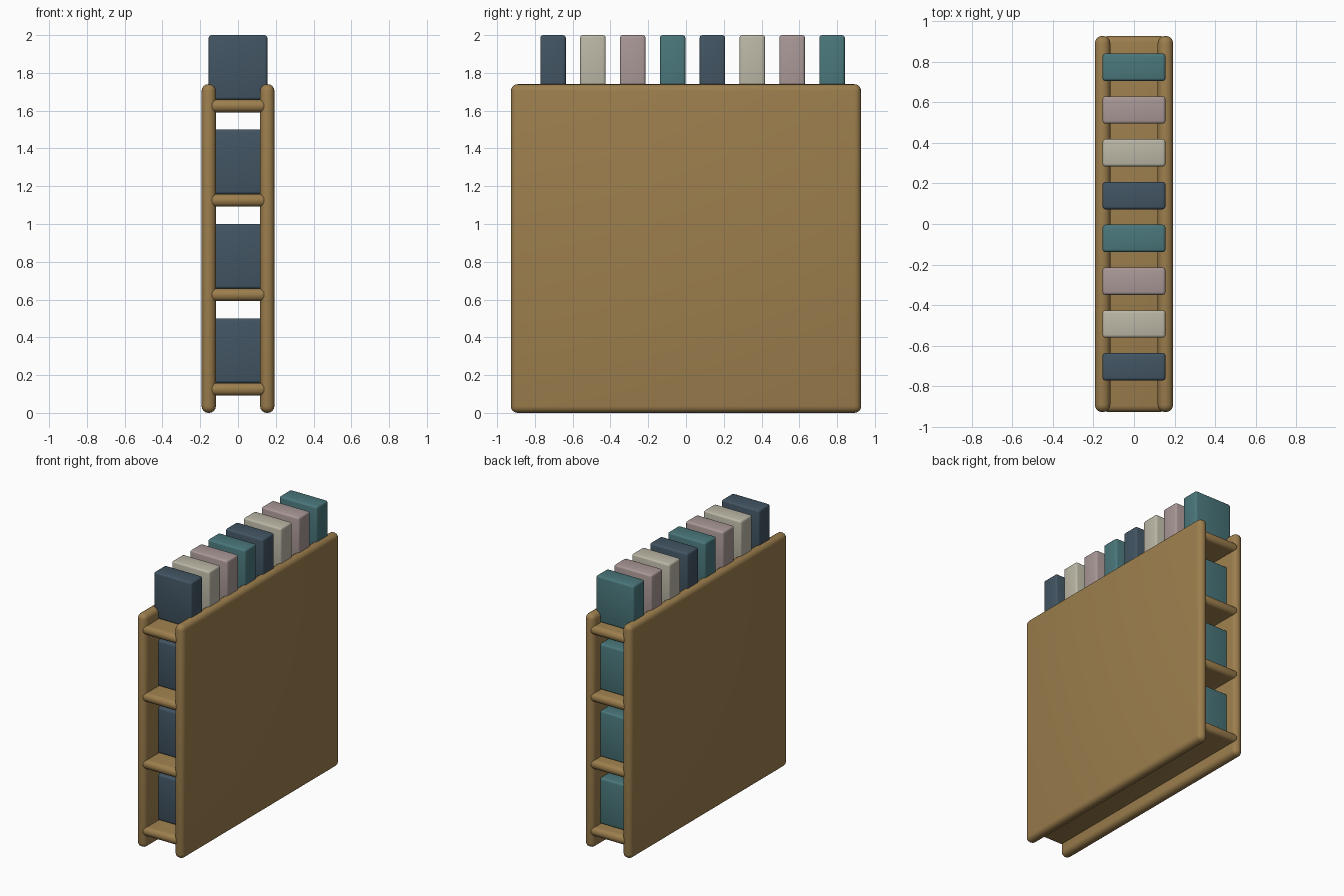
import bpy

cube = bpy.data.objects.get("Cube")
if cube:
    bpy.data.objects.remove(cube)


def make_material(name, srgb):
    """Flat material from an sRGB triple, stored as linear values."""
    colour = [((c / 255 + 0.055) / 1.055) ** 2.4 for c in srgb] + [1]
    mat = bpy.data.materials.new(name)
    mat.use_nodes = True
    mat.diffuse_color = colour
    mat.node_tree.nodes["Principled BSDF"].inputs["Base Color"].default_value = colour
    return mat


def rounded_box(name, centre, size, radius, segments, mat):
    """Box with rounded edges and smooth shading."""
    bpy.ops.mesh.primitive_cube_add(size=1, location=centre)
    obj = bpy.context.object
    obj.name = name
    obj.scale = size
    bpy.ops.object.transform_apply(location=False, rotation=False, scale=True)
    obj.data.materials.append(mat)
    bevel = obj.modifiers.new("rounding", "BEVEL")
    bevel.width = radius
    bevel.segments = segments
    bevel.limit_method = "NONE"
    bpy.ops.object.modifier_apply(modifier=bevel.name)
    bpy.ops.object.shade_smooth_by_angle()
    return obj


wood = make_material("wood", (156, 126, 77))
covers = [
    make_material("navy", (66, 85, 99)),
    make_material("cream", (187, 183, 166)),
    make_material("mauve", (169, 152, 150)),
    make_material("teal", (74, 119, 123)),
]

DEPTH = 1.855
SHELF_THICK = 0.067

# Side panels
for side, x in (("left", 0.155), ("right", -0.155)):
    rounded_box(side + "_panel", (x, 0, 0.87), (0.076, DEPTH, 1.74), 0.036, 4, wood)

# Shelves, each with a row of eight books
BOOK_HEIGHT = 0.342
for row in range(4):
    z = 0.125 + 0.5 * row
    rounded_box(f"shelf_{row + 1}", (0, 0, z), (0.31, DEPTH, SHELF_THICK), 0.031, 4, wood)
    for i in range(8):
        y = -0.704 + 0.211 * i
        rounded_box(f"book_{row + 1}_{i + 1}", (0, y, z + 0.033 + BOOK_HEIGHT / 2),
                    (0.31, 0.135, BOOK_HEIGHT), 0.014, 3, covers[i % 4])
